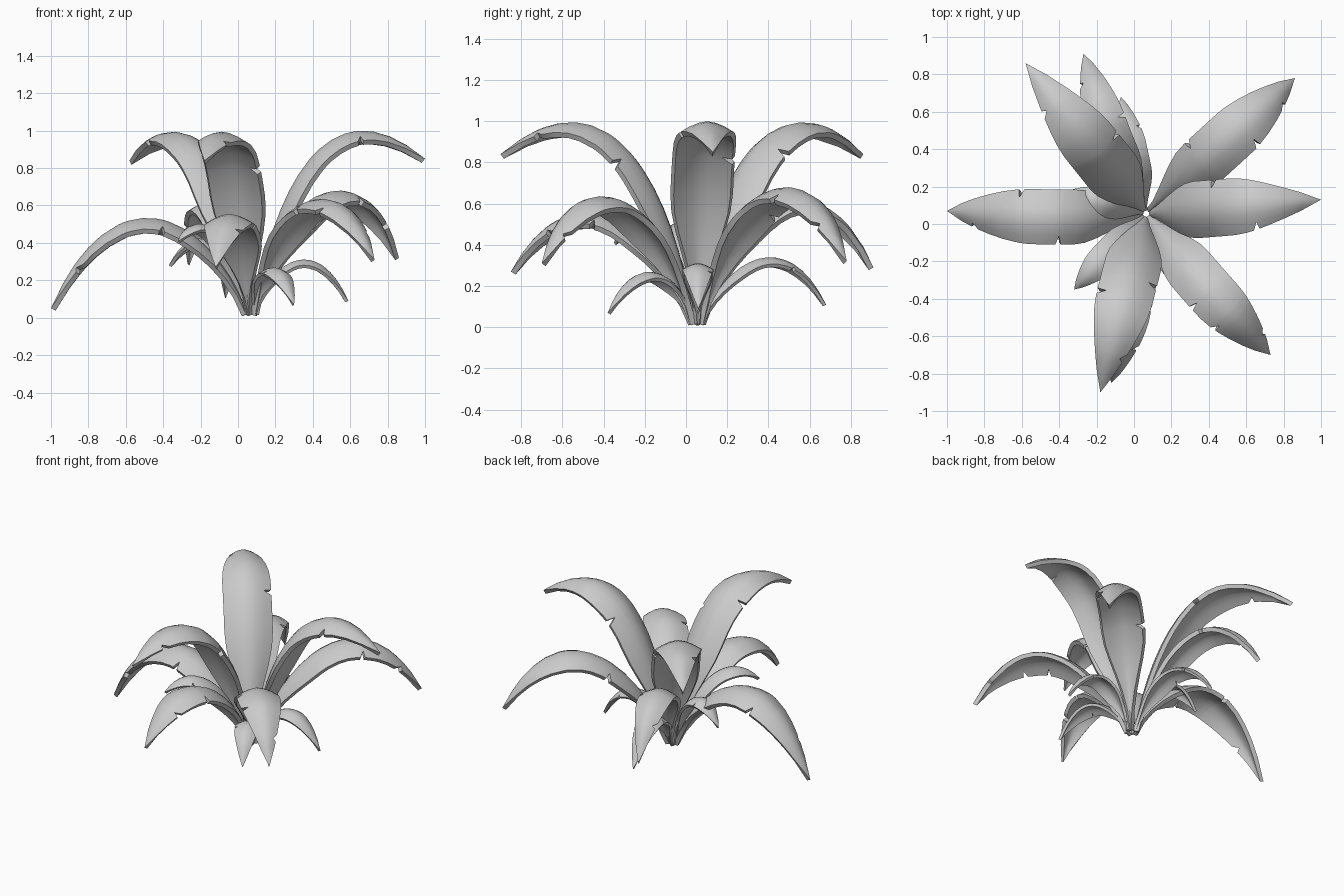
import bpy, bmesh, math
from mathutils import Vector

if "Cube" in bpy.data.objects:
    bpy.data.objects.remove(bpy.data.objects["Cube"])

CENTRE = Vector((0.065, 0.055, 0.0))
COLS = [-1, -0.67, -0.33, 0, 0.33, 0.67, 1]


def bezier(p, t):
    s = 1 - t
    return p[0]*s**3 + p[1]*3*s*s*t + p[2]*3*s*t*t + p[3]*t**3


def width_at(t):
    # narrow stalk, broad blade, pointed tip
    if t < 0.6:
        u = min(t / 0.37, 1)
        return 0.13 + 0.87 * u * u * (3 - 2 * u)
    return max(math.cos((t - 0.6) / 0.4 * math.pi / 2), 0.0) ** 0.8


def leaf(name, tip, k1, k2, width, notches, bow=0.0):
    """Arched blade from the crown to the tip; k1/k2 are heights of the two
    middle control points; notches are (position, side) tears in the edge;
    bow bends the blade sideways to its left."""
    flat = Vector((tip[0], tip[1], 0)) - CENTRE
    reach = flat.length
    d = flat.normalized()
    left = Vector((-d.y, d.x, 0))
    pull, mid = (0.12, 0.43) if k2 > 1 else (0.22, 0.7)
    ctrl = [Vector((0.015, 0.02)), Vector((reach * pull, k1)),
            Vector((reach * mid, k2)), Vector((reach, tip[2]))]

    # rows along the blade, with three rows at every tear
    rows = {i / 16: None for i in range(16)}
    for t, side in notches:
        for r in list(rows):
            if abs(r - t) < 0.03 and r > 0:
                del rows[r]
        rows[t - 0.018] = None
        rows[t] = side
        rows[t + 0.012] = None

    bm = bmesh.new()
    grid = []
    for t in sorted(rows):
        p = bezier(ctrl, t)
        tan = (bezier(ctrl, t + 0.01) - bezier(ctrl, t - 0.01)).normalized()
        axis = CENTRE + d * p.x + Vector((0, 0, p.y))
        axis += left * bow * math.sin(math.pi * t)
        up = Vector((0, 0, tan.x)) - d * tan.y
        half = width * 0.5 * width_at(t)
        line = []
        for c in COLS:
            u = c
            if rows[t] and c == rows[t]:
                u = c * 0.69
            drop = 0.40 * half * abs(u) ** 1.7
            line.append(bm.verts.new(axis + left * (u * half) - up * drop))
        grid.append(line)
    for a, b in zip(grid, grid[1:]):
        for i in range(len(COLS) - 1):
            bm.faces.new((a[i], b[i], b[i + 1], a[i + 1]))
    end = bm.verts.new(Vector(tip))
    for i in range(len(COLS) - 1):
        bm.faces.new((grid[-1][i], end, grid[-1][i + 1]))
    bm.normal_update()
    if sum(f.normal.z for f in bm.faces) < 0:
        bmesh.ops.reverse_faces(bm, faces=bm.faces[:])
    me = bpy.data.meshes.new(name)
    bm.to_mesh(me)
    bm.free()
    ob = bpy.data.objects.new(name, me)
    bpy.context.collection.objects.link(ob)
    mod = ob.modifiers.new("thickness", 'SOLIDIFY')
    mod.thickness = 0.028 if width > 0.2 else 0.018
    mod.offset = -1
    bpy.ops.object.select_all(action='DESELECT')
    ob.select_set(True)
    bpy.context.view_layer.objects.active = ob
    bpy.ops.object.modifier_apply(modifier=mod.name)
    bpy.ops.object.shade_smooth_by_angle(angle=math.radians(50))


L, R = 1, -1
# tall leaves
tall = [((1.0, 0.13, 0.85), [(0.52, L), (0.75, R)]),
        ((-0.58, 0.86, 0.84), [(0.55, R), (0.84, L)]),
        ((-0.18, -0.90, 0.84), [(0.5, L), (0.6, R), (0.88, L)])]
for i, (tip, n) in enumerate(tall):
    leaf(f"tall_leaf_{i+1}", tip, 0.65, 1.30, 0.305, n)

# middle leaves
middle = [((-1.0, 0.07, 0.05), 0.60, 0.79, 0.295, [(0.46, L), (0.66, R), (0.88, L)], 0.025),
          ((0.86, 0.78, 0.32), 0.66, 0.97, 0.28, [(0.4, L), (0.66, R), (0.88, R)]),
          ((0.73, -0.70, 0.31), 0.62, 0.90, 0.27, [(0.55, R), (0.72, R), (0.9, L)], -0.02),
          ((-0.27, 0.91, 0.29), 0.60, 0.88, 0.22, [(0.6, R), (0.85, L)], 0.025),
          ((-0.12, -0.85, 0.27), 0.55, 0.78, 0.26, [(0.55, L), (0.8, L)])]
for i, args in enumerate(middle):
    leaf(f"middle_leaf_{i+1}", *args)

# low outer leaves
low = [((-0.32, -0.35, 0.41), 0.46, 0.62, 0.16, [(0.7, L)]),
       ((0.30, -0.38, 0.07), 0.30, 0.38, 0.15, [(0.6, R)]),
       ((-0.07, 0.68, 0.11), 0.34, 0.50, 0.16, [(0.5, L), (0.75, R)]),
       ((-0.37, 0.17, 0.28), 0.44, 0.54, 0.15, [(0.65, R)]),
       ((0.59, 0.06, 0.09), 0.33, 0.45, 0.15, [(0.72, L)])]
for i, args in enumerate(low):
    leaf(f"low_leaf_{i+1}", *args)
